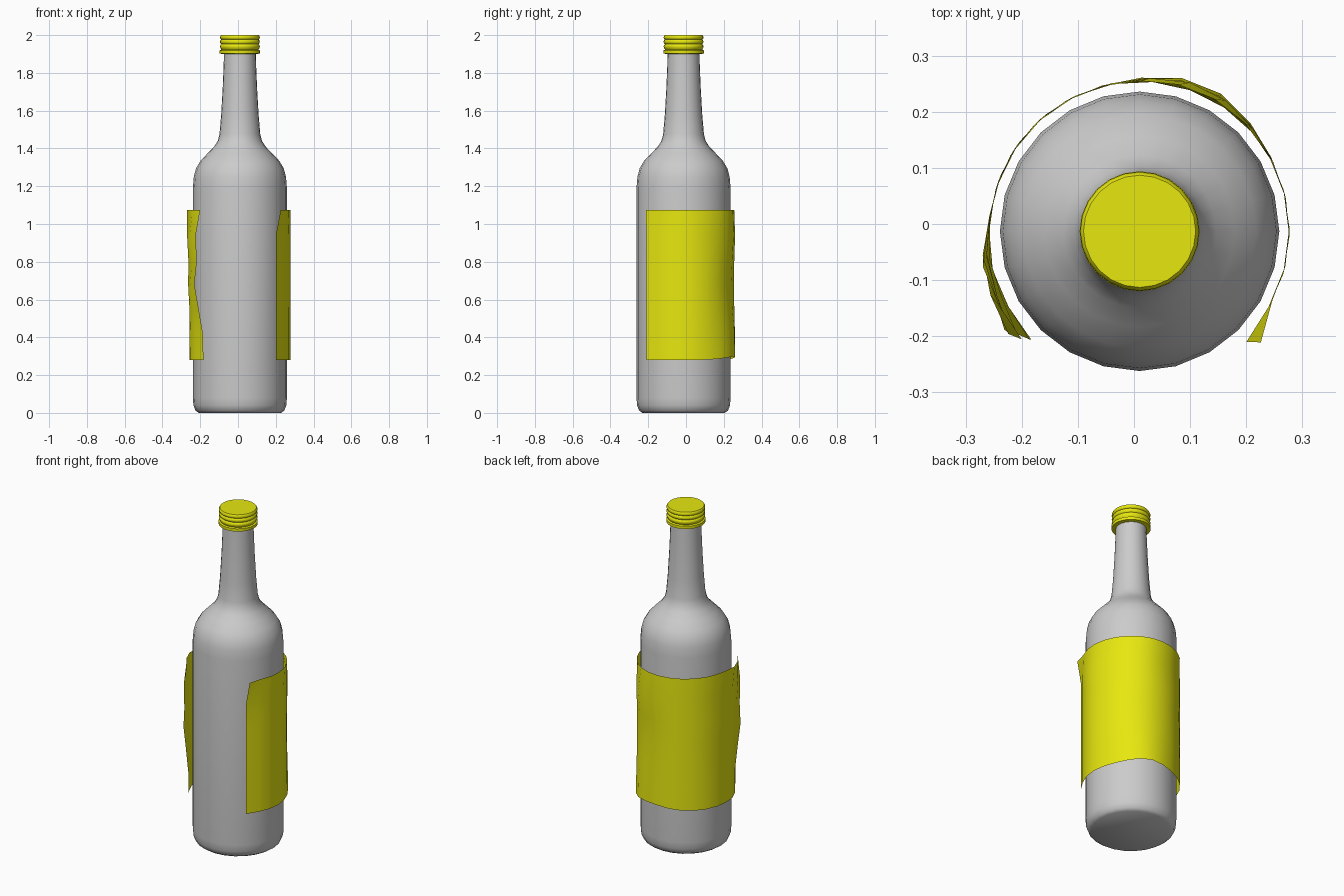
import bpy, bmesh, math

if "Cube" in bpy.data.objects:
    bpy.data.objects.remove(bpy.data.objects["Cube"])

CX, CY, SIDES = 0.01, -0.013, 24


def material(name, rgb):
    m = bpy.data.materials.new(name)
    m.diffuse_color = (*rgb, 1)
    m.use_nodes = True
    m.node_tree.nodes["Principled BSDF"].inputs["Base Color"].default_value = m.diffuse_color
    return m


def finish(name, bm, mat, angle):
    me = bpy.data.meshes.new(name)
    bm.to_mesh(me)
    bm.free()
    me.materials.append(mat)
    ob = bpy.data.objects.new(name, me)
    bpy.context.collection.objects.link(ob)
    bpy.ops.object.select_all(action='DESELECT')
    ob.select_set(True)
    bpy.context.view_layer.objects.active = ob
    bpy.ops.object.shade_smooth_by_angle(angle=math.radians(angle))
    return ob


def lathe(name, profile, mat, angle=40):
    """Revolve (radius, z) points, closing both ends with flat caps."""
    bm = bmesh.new()
    rings = []
    for r, z in profile:
        rings.append([bm.verts.new((CX + r * math.cos(2 * math.pi * i / SIDES),
                                    CY + r * math.sin(2 * math.pi * i / SIDES), z))
                      for i in range(SIDES)])
    for a, b in zip(rings, rings[1:]):
        for i in range(SIDES):
            j = (i + 1) % SIDES
            bm.faces.new((a[i], a[j], b[j], b[i]))
    bm.faces.new(rings[0][::-1])
    bm.faces.new(rings[-1])
    return finish(name, bm, mat, angle)


grey = material("glass_grey", (0.6, 0.6, 0.6))
yellow = material("label_yellow", (0.8, 0.8, 0.005))

# Bottle body, shoulder and neck
lathe("bottle", [(0.218, 0), (0.235, 0.012), (0.246, 0.04), (0.249, 0.08), (0.249, 1.19),
                 (0.244, 1.25), (0.232, 1.295), (0.208, 1.335), (0.17, 1.375),
                 (0.136, 1.41), (0.117, 1.44), (0.108, 1.475), (0.099, 1.58),
                 (0.091, 1.72), (0.086, 1.84), (0.084, 1.915)], grey)

# Screw cap with three rounded ridges above a bottom band
cap = [(0.084, 1.9), (0.107, 1.902), (0.107, 1.919), (0.098, 1.923)]
for z in (1.94, 1.965, 1.988):
    cap += [(0.103, z - 0.009), (0.106, z), (0.103, z + 0.008), (0.098, z + 0.012)]
cap[-1] = (0.1, 2.0)
lathe("cap", cap, yellow, 50)

# Peeling paper label: a curved sheet, open at the front, with wavy free ends
heights = [0.28, 0.42, 0.55, 0.68, 0.80, 0.94, 1.075]
left_end = [(225, 0.273), (224.5, 0.275), (220, 0.285), (216, 0.298),
            (219, 0.294), (218, 0.297), (222.5, 0.285)]
right_end = [(-46, 0.274)] * 6 + [(-42.5, 0.293)]
left_bulge = [0.004, 0.004, 0.006, 0.016, 0.013, 0.024, 0.022]
back_bulge = [0.019, 0.014, 0.005, 0.0, 0.004, 0.014, 0.004]
COLS = 18


def bump(a, centre, width):
    return math.exp(-((a - centre) / width) ** 2)


bm = bmesh.new()
grid = []
for k, z in enumerate(heights):
    (a0, r0), (a1, r1) = right_end[k], left_end[k]
    row = []
    for i in range(COLS + 1):
        a = a0 + (a1 - a0) * i / COLS
        r = (0.267 + left_bulge[k] * bump(a, 199, 16)
             + back_bulge[k] * bump(a, 65, 24))
        r = r0 if i == 0 else r1 if i == COLS else r
        lift = 0.02 * bump(a, 75, 30) if k == 0 else 0
        t = math.radians(a)
        row.append(bm.verts.new((CX + r * math.cos(t), CY + r * math.sin(t), z + lift)))
    grid.append(row)
for lo, hi in zip(grid, grid[1:]):
    for i in range(COLS):
        bm.faces.new((lo[i], lo[i + 1], hi[i + 1], hi[i]))
finish("label", bm, yellow, 60)
